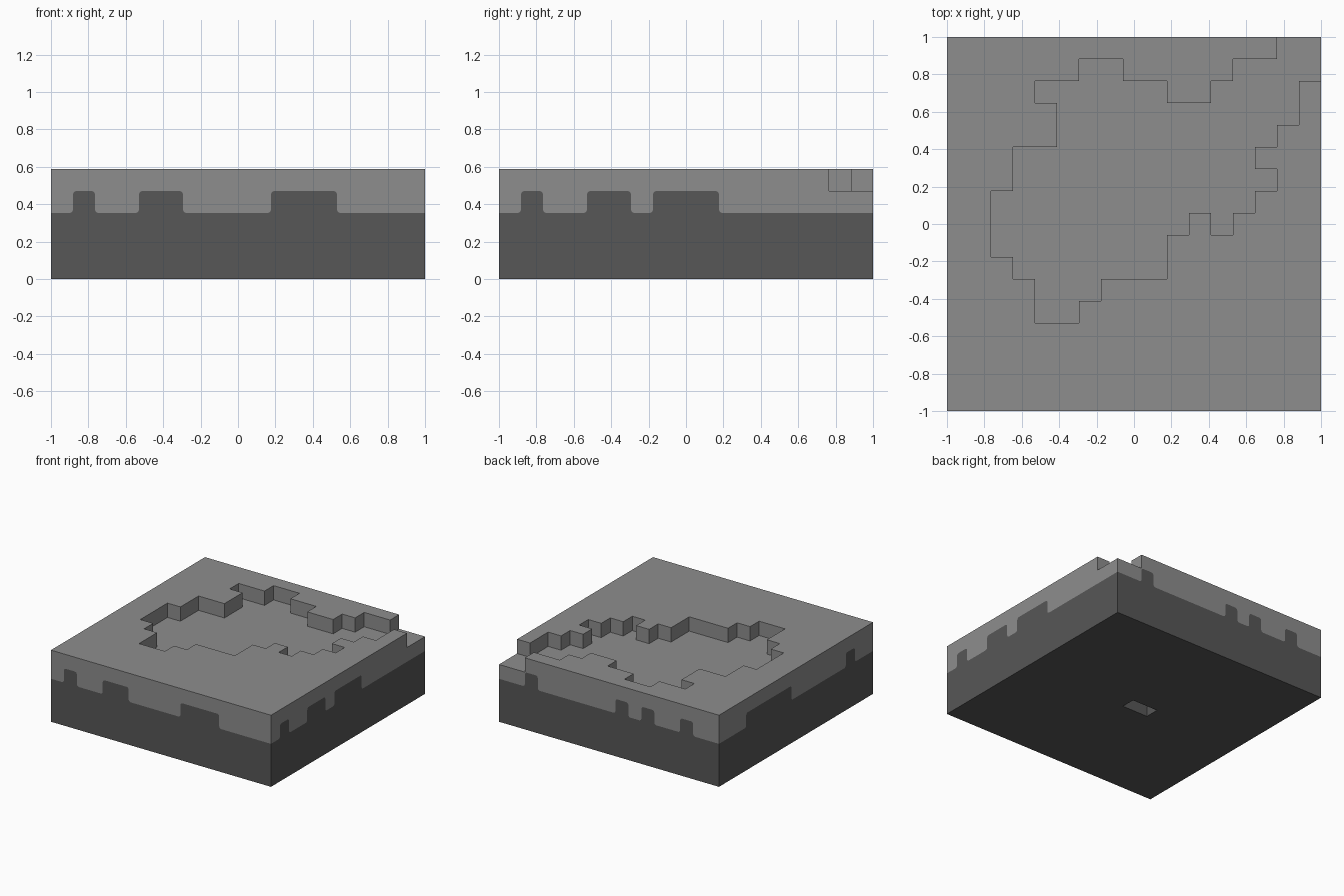
import bpy, bmesh, math
from mathutils import Vector

cube = bpy.data.objects.get("Cube")
if cube:
    bpy.data.objects.remove(cube, do_unlink=True)

N = 17                    # cells along each side
CELL = 2 / N
BASE, FLOOR, TOP = 3, 4, 5  # layer heights in cells
R = 0.17                  # rounding of the painted border, in cells


def material(name, value):
    mat = bpy.data.materials.new(name)
    mat.use_nodes = True
    colour = (value, value, value, 1)
    mat.diffuse_color = colour
    bsdf = mat.node_tree.nodes["Principled BSDF"]
    bsdf.inputs["Base Color"].default_value = colour
    bsdf.inputs["Roughness"].default_value = 0.9
    return mat


def add_face(bm, points, facing):
    """Flat face from cell coordinates, turned towards the given direction."""
    verts = [bm.verts.new((x * CELL - 1, y * CELL - 1, z * CELL)) for x, y, z in points]
    face = bm.faces.new(verts)
    face.normal_update()
    if face.normal.dot(Vector(facing)) < 0:
        face.normal_flip()


def finish(bm, name, mat):
    bmesh.ops.remove_doubles(bm, verts=bm.verts, dist=0.0001)
    mesh = bpy.data.meshes.new(name)
    bm.to_mesh(mesh)
    bm.free()
    mesh.materials.append(mat)
    obj = bpy.data.objects.new(name, mesh)
    bpy.context.collection.objects.link(obj)


def arc(cx, cz, start, end, steps=4):
    angles = [math.radians(start + (end - start) * i / steps) for i in range(steps + 1)]
    return [(cx + R * math.cos(a), cz + R * math.sin(a)) for a in angles]


def border(bumps):
    """Rounded battlement line between the two colours along one side."""
    line = [(0, BASE)]
    for a, b in bumps:
        line += arc(a - R, BASE + R, -90, 0)
        line += arc(a + R, FLOOR - R, 180, 90)
        line += arc(b - R, FLOOR - R, 90, 0)
        line += arc(b + R, BASE + R, 180, 270)
    return line + [(N, BASE)]


# Each side: placement, facing, raised parts of the dark colour, open corner
sides = [
    (lambda u, z: (u, 0, z), (0, -1, 0), [(1, 2), (4, 6), (10, 13)], False),
    (lambda u, z: (N, u, z), (1, 0, 0), [(1, 2), (4, 6), (7, 10)], True),
    (lambda u, z: (u, N, z), (0, 1, 0), [(2, 3), (5, 6), (7, 8), (14, 15)], True),
    (lambda u, z: (0, u, z), (-1, 0, 0), [(2, 3), (9, 14)], False),
]
lower, upper = bmesh.new(), bmesh.new()
for place, facing, bumps, opened in sides:
    line = border(bumps)
    skyline = [(N, TOP), (0, TOP)]
    if opened:
        skyline = [(N, FLOOR), (N - 2, FLOOR), (N - 2, TOP), (0, TOP)]
    add_face(lower, [place(*p) for p in line + [(N, 0), (0, 0)]], facing)
    add_face(upper, [place(*p) for p in line + skyline], facing)

# Stepped outline of the sunken area, walked anticlockwise
walk = ("S WW S W S WW N WW N WW S WW S E SS WW SS W SSS E S E SS EE N E N EEE "
        "NN E N E S E N E N E N W N E N E NN E")
step = {"N": (0, 1), "S": (0, -1), "E": (1, 0), "W": (-1, 0)}
path = [(N - 2, N)]
for run in walk.split():
    dx, dy = step[run[0]]
    x, y = path[-1]
    path.append((x + dx * len(run), y + dy * len(run)))

# Raised rim, sunken floor and the little cliffs between them
up = (0, 0, 1)
add_face(upper, [(x, y, TOP) for x, y in path + [(N, 0), (0, 0), (0, N)]], up)
add_face(upper, [(x, y, FLOOR) for x, y in path + [(N, N)]], up)
for (ax, ay), (bx, by) in zip(path, path[1:]):
    add_face(upper, [(ax, ay, FLOOR), (bx, by, FLOOR), (bx, by, TOP), (ax, ay, TOP)],
             (ay - by, bx - ax, 0))

# Underside with a small rectangular slot
outer = [(0, 0), (N, 0), (N, N), (0, N)]
slot = [(7, 8), (9, 8), (9, 9), (7, 9)]
down = (0, 0, -1)
for i in range(4):
    j = (i + 1) % 4
    (ax, ay), (bx, by) = slot[i], slot[j]
    add_face(lower, [(*outer[i], 0), (*outer[j], 0), (bx, by, 0), (ax, ay, 0)], down)
    add_face(lower, [(ax, ay, 0), (bx, by, 0), (bx, by, 1), (ax, ay, 1)],
             (ay - by, bx - ax, 0))
add_face(lower, [(x, y, 1) for x, y in slot], down)

finish(lower, "lower_ground", material("dark grey", 0.095))
finish(upper, "upper_ground", material("light grey", 0.27))
